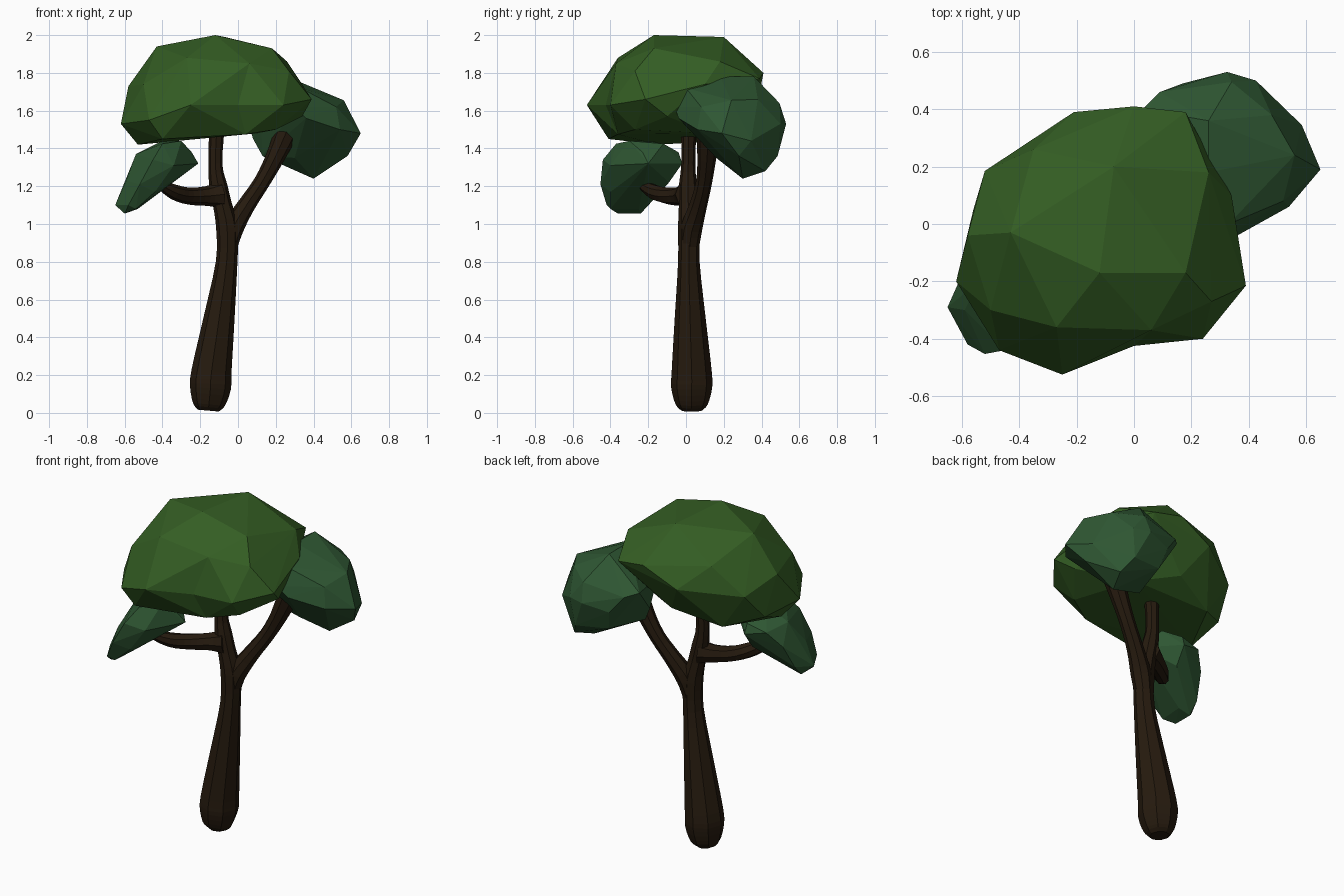
import bpy, bmesh, math
from mathutils import Vector


def material(name, rgb):
    m = bpy.data.materials.new(name)
    m.diffuse_color = (*rgb, 1)
    return m


def make_object(name, bm, mat):
    bmesh.ops.recalc_face_normals(bm, faces=bm.faces)
    me = bpy.data.meshes.new(name)
    bm.to_mesh(me)
    bm.free()
    me.materials.append(mat)
    ob = bpy.data.objects.new(name, me)
    bpy.context.collection.objects.link(ob)
    return ob


def smooth_path(keys, steps=3):
    """Catmull-Rom through (x, y, z, radius) keys."""
    k = [Vector(p) for p in keys]
    k = [k[0] * 2 - k[1]] + k + [k[-1] * 2 - k[-2]]
    out = []
    for a, b, c, d in zip(k, k[1:], k[2:], k[3:]):
        for i in range(steps):
            t = i / steps
            out.append(0.5 * (2 * b + (c - a) * t + (2 * a - 5 * b + 4 * c - d) * t**2
                              + (3 * b - a - 3 * c + d) * t**3))
    return out + [k[-2]]


def limb(name, keys, mat, sides=8):
    """Tapered eight-sided tube swept along a path, with closed ends."""
    path = smooth_path(keys)
    bm = bmesh.new()
    rings = []
    for i, p in enumerate(path):
        t = (path[min(i + 1, len(path) - 1)] - path[max(i - 1, 0)]).xyz.normalized()
        u = Vector((0, 1, 0))
        u = (u - t * u.dot(t)).normalized()
        v = t.cross(u)
        rings.append([bm.verts.new(p.xyz + p.w * (u * math.cos(a) + v * math.sin(a)))
                      for a in (2 * math.pi * j / sides for j in range(sides))])
    for r, s in zip(rings, rings[1:]):
        for j in range(sides):
            n = (j + 1) % sides
            bm.faces.new((r[j], r[n], s[n], s[j]))
    bm.faces.new(rings[0][::-1])
    bm.faces.new(rings[-1])
    return make_object(name, bm, mat)


def foliage(name, points, mat, dents=()):
    """Faceted leaf mass: convex hull of extreme points, then shallow dents."""
    bm = bmesh.new()
    for p in points:
        bm.verts.new(p)
    res = bmesh.ops.convex_hull(bm, input=bm.verts)
    loose = {g for g in res["geom_interior"] if isinstance(g, bmesh.types.BMVert)}
    bmesh.ops.delete(bm, geom=list(loose), context='VERTS')
    for d in map(Vector, dents):
        edge = min(bm.edges, key=lambda e: ((e.verts[0].co + e.verts[1].co) / 2 - d).length)
        new = bmesh.ops.subdivide_edges(bm, edges=[edge], cuts=1)["geom_inner"]
        for g in new:
            if isinstance(g, bmesh.types.BMVert):
                g.co = d
    bmesh.ops.triangulate(bm, faces=bm.faces)
    return make_object(name, bm, mat)


bark = material("bark", (0.019, 0.0105, 0.0045))
leaf = material("leaf", (0.034, 0.11, 0.017))
dark_leaf = material("dark_leaf", (0.028, 0.095, 0.033))

# Trunk running on into the central branch
trunk = limb("trunk", [
    (-0.157, 0.03, 0.012, 0.055), (-0.154, 0.03, 0.045, 0.085), (-0.146, 0.03, 0.13, 0.108),
    (-0.14, 0.03, 0.22, 0.106), (-0.10, 0.022, 0.5, 0.082), (-0.06, 0.015, 0.8, 0.057),
    (-0.058, 0.016, 0.98, 0.058), (-0.082, 0.012, 1.10, 0.05), (-0.104, 0.01, 1.20, 0.048),
    (-0.12, 0.012, 1.32, 0.037), (-0.11, 0.015, 1.55, 0.042)], bark)

# Side branches, fused to the trunk
branches = [
    limb("right_branch", [
        (-0.058, 0.018, 0.86, 0.048), (-0.026, 0.03, 0.98, 0.057), (0.045, 0.065, 1.10, 0.047),
        (0.125, 0.095, 1.22, 0.043), (0.195, 0.11, 1.35, 0.05), (0.275, 0.12, 1.53, 0.068)], bark),
    limb("left_branch", [
        (-0.095, 0.008, 1.155, 0.07), (-0.17, -0.025, 1.148, 0.052),
        (-0.26, -0.09, 1.148, 0.045), (-0.34, -0.17, 1.17, 0.04),
        (-0.43, -0.25, 1.22, 0.022)], bark)]
for b in branches:
    mod = trunk.modifiers.new("fuse", 'BOOLEAN')
    mod.operation = 'UNION'
    mod.solver = 'EXACT'
    mod.object = b
bpy.context.view_layer.update()
fused = bpy.data.meshes.new_from_object(
    trunk.evaluated_get(bpy.context.evaluated_depsgraph_get()))
trunk.modifiers.clear()
trunk.data = fused
for b in branches:
    bpy.data.objects.remove(b)

# Large main crown: rim, top, underside
rim = [(-0.52, 0.185, 1.66), (-0.21, 0.39, 1.70), (0, 0.41, 1.8), (0.18, 0.39, 1.77),
       (0.34, 0.1, 1.74), (0.39, -0.215, 1.66), (0.24, -0.4, 1.63), (0, -0.425, 1.72),
       (-0.25, -0.525, 1.63), (-0.47, -0.44, 1.55), (-0.62, -0.2, 1.53), (-0.58, -0.04, 1.73),
       (-0.56, 0.05, 1.5), (-0.5, -0.3, 1.74), (-0.35, 0.26, 1.83)]
top = [(-0.43, -0.03, 1.94), (-0.12, -0.17, 2.0), (-0.07, 0.2, 1.99), (0.18, -0.17, 1.93),
       (-0.27, -0.36, 1.88), (0.06, -0.37, 1.85), (0.26, 0.18, 1.86), (0.27, -0.27, 1.81)]
under = [(-0.53, -0.15, 1.42), (-0.4, -0.41, 1.45), (0.04, -0.36, 1.475), (0.2, -0.27, 1.5),
         (0.1, 0.13, 1.48), (-0.37, 0.18, 1.44), (0.34, -0.1, 1.57), (-0.1, 0.28, 1.52)]
foliage("main_crown", rim + top + under, leaf, dents=[(0.0, -0.425, 1.63)])

# Medium leaf mass on the right branch
foliage("right_crown", [
    (0.03, 0.40, 1.62), (0.09, 0.46, 1.6), (0.17, 0.49, 1.5), (0.325, 0.53, 1.53),
    (0.425, 0.5, 1.53), (0.34, 0.495, 1.64), (0.4, 0.485, 1.36), (0.585, 0.345, 1.44),
    (0.58, 0.28, 1.36), (0.56, 0.24, 1.655), (0.65, 0.19, 1.48), (0.54, 0.06, 1.5),
    (0.52, 0.08, 1.62), (0.36, -0.04, 1.56), (0.3, -0.06, 1.62), (0.33, 0.0, 1.72),
    (0.26, 0.18, 1.78), (0.26, 0.36, 1.78), (0.48, 0.38, 1.66), (0.4, 0.3, 1.24),
    (0.13, 0.2, 1.36), (0.08, 0.23, 1.45), (0.2, 0.45, 1.38), (0.12, 0.1, 1.58),
    (0.3, 0.16, 1.35), (0.45, 0.42, 1.28)], dark_leaf)

# Small tilted leaf mass on the left branch
foliage("left_crown", [
    (-0.65, -0.29, 1.1), (-0.6, -0.24, 1.055), (-0.6, -0.36, 1.055), (-0.58, -0.42, 1.1),
    (-0.53, -0.25, 1.08), (-0.52, -0.453, 1.21), (-0.45, -0.44, 1.34), (-0.4, -0.37, 1.425),
    (-0.3, -0.3, 1.44), (-0.4, -0.2, 1.44), (-0.3, -0.12, 1.425), (-0.21, -0.2, 1.32),
    (-0.375, -0.02, 1.32), (-0.38, -0.04, 1.38), (-0.38, -0.09, 1.22), (-0.245, -0.23, 1.38),
    (-0.6, -0.18, 1.12), (-0.57, -0.11, 1.26), (-0.5, -0.05, 1.35), (-0.54, -0.2, 1.37),
    (-0.59, -0.3, 1.23), (-0.34, -0.4, 1.31), (-0.44, -0.4, 1.17), (-0.54, -0.4, 1.08)],
    dark_leaf)
